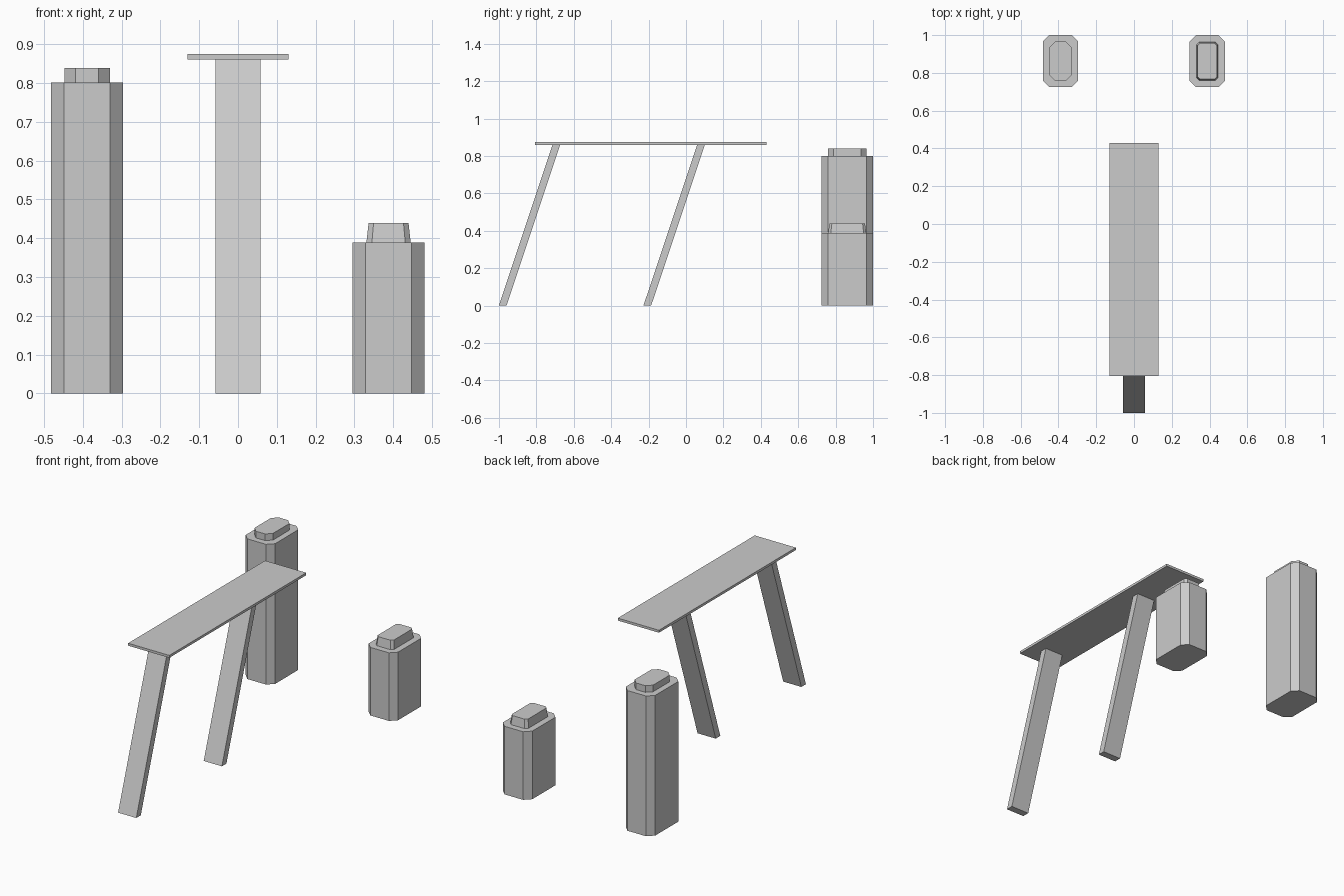
import bpy
import bmesh

cube = bpy.data.objects.get("Cube")
if cube:
    bpy.data.objects.remove(cube, do_unlink=True)

grey = bpy.data.materials.new("light_grey")
grey.use_nodes = True
grey.diffuse_color = (0.6, 0.6, 0.6, 1)
grey.node_tree.nodes["Principled BSDF"].inputs["Base Color"].default_value = (0.6, 0.6, 0.6, 1)


def rectangle(cx, cy, width, depth):
    w, d = width / 2, depth / 2
    return [(cx - w, cy - d), (cx + w, cy - d), (cx + w, cy + d), (cx - w, cy + d)]


def octagon(cx, cy, width, depth, cut):
    """Rectangle with its four corners cut off."""
    w, d = width / 2, depth / 2
    a, b = w - cut, d - cut
    ring = [(-a, -d), (a, -d), (w, -b), (w, b), (a, d), (-a, d), (-w, b), (-w, -b)]
    return [(cx + x, cy + y) for x, y in ring]


def loft(name, lower, z0, upper, z1):
    """Flat-faced solid between two matching horizontal outlines."""
    bm = bmesh.new()
    low = [bm.verts.new((x, y, z0)) for x, y in lower]
    top = [bm.verts.new((x, y, z1)) for x, y in upper]
    bm.faces.new(low[::-1])
    bm.faces.new(top)
    for i in range(len(low)):
        j = (i + 1) % len(low)
        bm.faces.new((low[i], low[j], top[j], top[i]))
    mesh = bpy.data.meshes.new(name)
    bm.to_mesh(mesh)
    bm.free()
    mesh.materials.append(grey)
    obj = bpy.data.objects.new(name, mesh)
    bpy.context.collection.objects.link(obj)
    return obj


# Long thin board
board = rectangle(0, -0.188, 0.26, 1.236)
loft("board", board, 0.86, board, 0.874)

# Slanted legs, cut level at both ends
for name, y in (("front_leg", -0.98), ("back_leg", -0.207)):
    loft(name, rectangle(0, y, 0.115, 0.041), 0,
         rectangle(0, y + 0.287, 0.115, 0.041), 0.86)

# Cut-corner pillars
PILLAR_Y = 0.862
for name, x, height in (("tall_pillar", -0.389, 0.801), ("short_pillar", 0.388, 0.389)):
    body = octagon(x, PILLAR_Y, 0.186, 0.276, 0.034)
    loft(name, body, 0, body, height)

# Straight cap on the tall pillar, tapered cap on the short one
cap = octagon(-0.389, PILLAR_Y, 0.117, 0.206, 0.029)
loft("tall_pillar_cap", cap, 0.801, cap, 0.839)
loft("short_pillar_cap", octagon(0.388, PILLAR_Y, 0.114, 0.204, 0.014), 0.389,
     octagon(0.388, PILLAR_Y, 0.103, 0.19, 0.013), 0.439)
